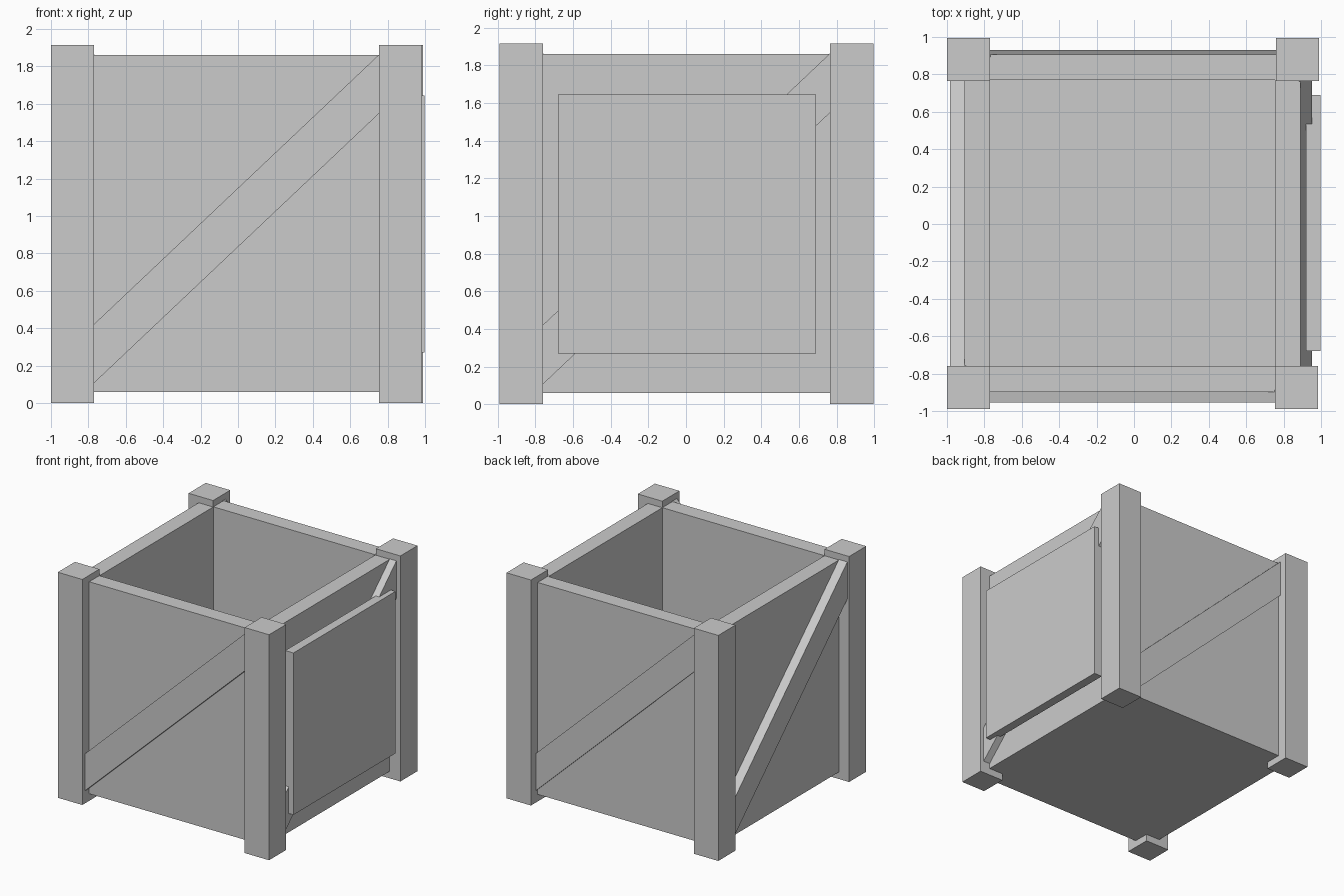
import bpy, bmesh
from math import pi
from mathutils import Matrix, Vector

if "Cube" in bpy.data.objects:
    bpy.data.objects.remove(bpy.data.objects["Cube"])

CX, CY = -0.0075, 0.003   # centre of the crate body


def finish(name, bm):
    bmesh.ops.recalc_face_normals(bm, faces=bm.faces)
    mesh = bpy.data.meshes.new(name)
    bm.to_mesh(mesh)
    bm.free()
    obj = bpy.data.objects.new(name, mesh)
    bpy.context.collection.objects.link(obj)
    return obj


def box_mesh(lo, hi):
    lo, hi = Vector(lo), Vector(hi)
    bm = bmesh.new()
    mat = Matrix.Translation((lo + hi) / 2) @ Matrix.Diagonal((*(hi - lo), 1))
    bmesh.ops.create_cube(bm, size=1, matrix=mat)
    return bm


# Open-topped body: inset the lid and sink it to form the inside
bm = box_mesh((-0.905, -0.897, 0.06), (0.89, 0.905, 1.86))
lid = [f for f in bm.faces if f.normal.z > 0.9]
bmesh.ops.inset_region(bm, faces=lid, thickness=0.136, use_even_offset=True)
pit = bmesh.ops.extrude_discrete_faces(bm, faces=lid)["faces"]
bmesh.ops.translate(bm, verts=pit[0].verts, vec=(0, 0, -1.66))
finish("crate_body", bm)

# Corner posts
W = 0.23
posts = {"front_left": (-1.0, -0.99), "front_right": (0.755, -0.99),
         "back_left": (-1.0, 0.765), "back_right": (0.76, 0.765)}
for name, (x, y) in posts.items():
    finish(name + "_post", box_mesh((x, y, 0), (x + W, y + W, 1.915)))


# Diagonal brace, drawn for the front and turned to each side
def brace(name, turn, reach):
    bm = bmesh.new()
    profile = [(-0.785, 0.085), (0.785, 1.57), (0.785, 1.885), (-0.785, 0.40)]
    face = bm.faces.new([bm.verts.new((x, -reach, z)) for x, z in profile])
    ext = bmesh.ops.extrude_face_region(bm, geom=[face])["geom"]
    verts = [g for g in ext if isinstance(g, bmesh.types.BMVert)]
    bmesh.ops.translate(bm, verts=verts, vec=(0, reach - 0.89, 0))
    mat = Matrix.Translation((CX, CY, 0)) @ Matrix.Rotation(turn * pi / 2, 4, "Z")
    bmesh.ops.transform(bm, matrix=mat, verts=bm.verts)
    finish(name, bm)


for i, (side, reach) in enumerate([("front", 0.958), ("right", 0.96),
                                   ("back", 0.927), ("left", 0.976)]):
    brace(side + "_brace", i, reach)

# Flat board mounted over the right brace
finish("right_panel", box_mesh((0.92, -0.68, 0.27), (0.997, 0.69, 1.645)))
